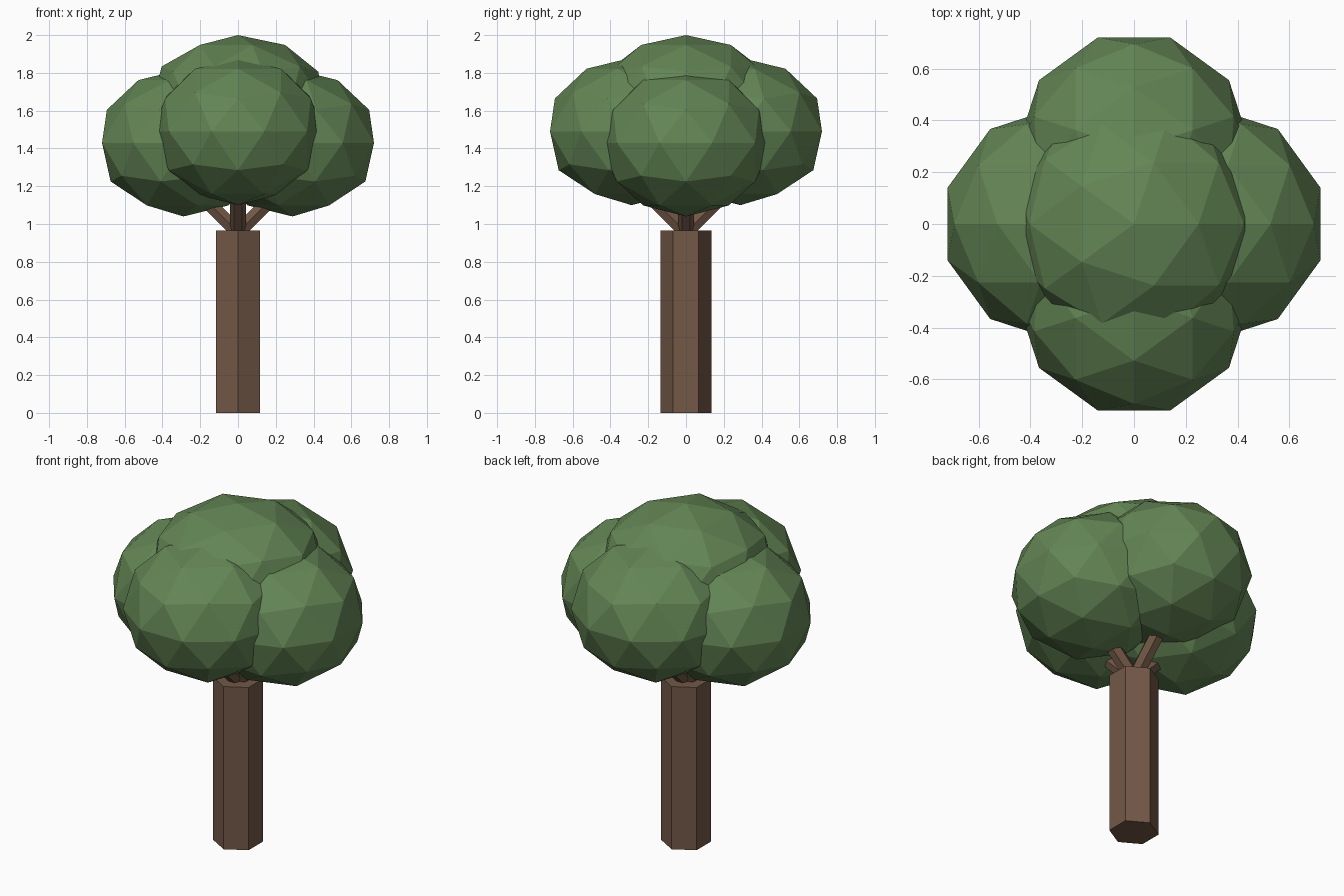
import bpy
from math import radians, cos, sin
from mathutils import Vector

cube = bpy.data.objects.get("Cube")
if cube:
    bpy.data.objects.remove(cube, do_unlink=True)


def make_material(name, rgb):
    mat = bpy.data.materials.new(name)
    mat.use_nodes = True
    color = (*rgb, 1)
    mat.diffuse_color = color
    mat.node_tree.nodes["Principled BSDF"].inputs["Base Color"].default_value = color
    return mat


leaf = make_material("leaf green", (0.125, 0.235, 0.09))
bark = make_material("bark brown", (0.17, 0.098, 0.062))


def finish(name, mat):
    obj = bpy.context.object
    obj.name = name
    obj.data.materials.append(mat)
    return obj


def leaf_clump(name, center, width, height, turn=0):
    """Faceted, slightly flattened ball of leaves."""
    bpy.ops.mesh.primitive_ico_sphere_add(
        subdivisions=2, radius=1, location=center, rotation=(0, 0, radians(turn)))
    obj = finish(name, leaf)
    obj.scale = (width, width, height)


def hex_post(name, start, end, radius, turn=0):
    """Six-sided post between two points."""
    start, end = Vector(start), Vector(end)
    axis = end - start
    bpy.ops.mesh.primitive_cylinder_add(
        vertices=6, radius=radius, depth=axis.length, location=(start + end) / 2)
    obj = finish(name, bark)
    obj.rotation_euler = (0, axis.angle(Vector((0, 0, 1))), radians(turn))


# Trunk
hex_post("trunk", (0, 0, 0), (0, 0, 0.965), 0.135)

# Four branches, each reaching into a clump of leaves; the front and back clumps sit higher
sides = {"left": (0, 1.43), "back": (90, 1.49), "right": (180, 1.43), "front": (270, 1.49)}
for side, (turn, height) in sides.items():
    dx, dy = cos(radians(turn)), sin(radians(turn))
    hex_post(side + "_branch", (0, 0, 0.955), (0.28 * dx, 0.28 * dy, 1.235), 0.043, turn)
    leaf_clump(side + "_leaves", (0.289 * dx, 0.289 * dy, height), 0.453, 0.39, turn)

# Crown
leaf_clump("top_leaves", (0, 0, 1.65), 0.475, 0.35)
